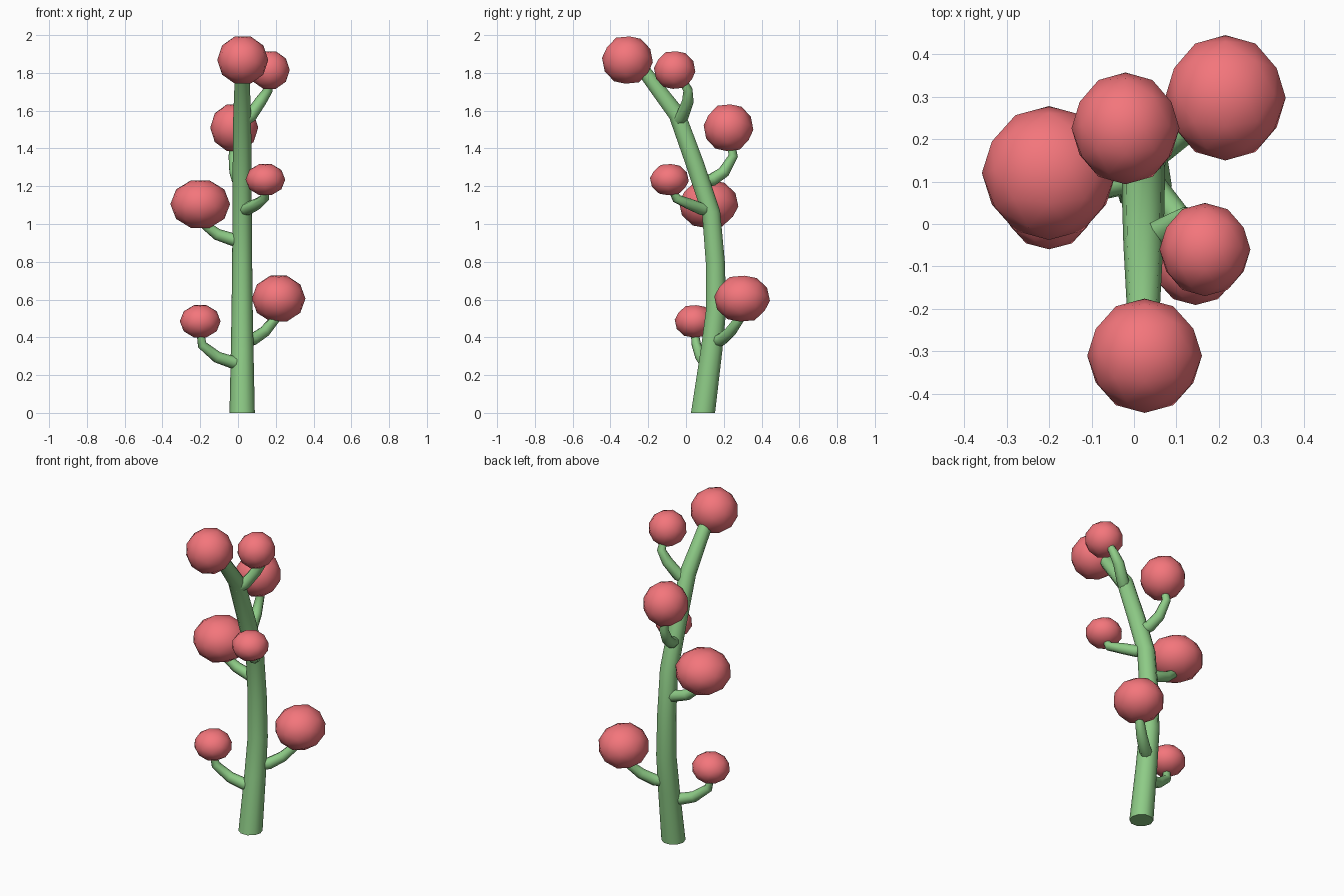
import bpy, bmesh, math
from mathutils import Vector, Matrix

if "Cube" in bpy.data.objects:
    bpy.data.objects.remove(bpy.data.objects["Cube"])

def material(name, color):
    m = bpy.data.materials.new(name)
    m.diffuse_color = color
    m.use_nodes = True
    m.node_tree.nodes["Principled BSDF"].inputs["Base Color"].default_value = m.diffuse_color
    return m

GREEN = material("stem_green", (0.27, 0.60, 0.24, 1))
RED = material("berry_red", (0.90, 0.18, 0.20, 1))

def finish(bm, name, mat):
    bmesh.ops.recalc_face_normals(bm, faces=bm.faces)
    me = bpy.data.meshes.new(name)
    bm.to_mesh(me)
    bm.free()
    ob = bpy.data.objects.new(name, me)
    bpy.context.collection.objects.link(ob)
    me.materials.append(mat)
    bpy.ops.object.select_all(action='DESELECT')
    ob.select_set(True)
    bpy.context.view_layer.objects.active = ob
    bpy.ops.object.shade_smooth_by_angle(angle=math.radians(60))
    return ob

def tube(name, path, radii, sides, flat_start=False):
    pts = [Vector(p) for p in path]
    bm = bmesh.new()
    rings = []
    for i, (p, r) in enumerate(zip(pts, radii)):
        a, b = pts[max(i - 1, 0)], pts[min(i + 1, len(pts) - 1)]
        t = (b - a).normalized()
        if flat_start and i == 0:
            t = Vector((0, 0, 1))
        q = Vector((0, 0, 1)).rotation_difference(t)
        rings.append([bm.verts.new(p + q @ Vector((r * math.cos(k * math.tau / sides),
                                                   r * math.sin(k * math.tau / sides), 0)))
                      for k in range(sides)])
    for lo, hi in zip(rings, rings[1:]):
        for k in range(sides):
            n = (k + 1) % sides
            bm.faces.new((lo[k], lo[n], hi[n], hi[k]))
    bm.faces.new(rings[0])
    bm.faces.new(rings[-1])
    return finish(bm, name, GREEN)

def berry(name, center, size):
    bm = bmesh.new()
    bmesh.ops.create_icosphere(bm, subdivisions=2, radius=1)
    # turn an edge upwards so the outline is an octagon on every axis
    turn = Matrix.Rotation(math.radians(31.72), 4, 'Y')
    turn = Matrix.Rotation(math.radians(90), 4, 'Z') @ turn
    bm.transform(Matrix.Translation(center) @ Matrix.Diagonal((*size, 1)) @ turn)
    return finish(bm, name, RED)

# Main stem, bending forward to the top
tube("main_stem",
     [(.022, .09, 0), (.022, .135, .33), (.022, .16, .55), (.022, .155, .8), (.022, .133, 1.06),
      (.022, .05, 1.31), (.022, -.048, 1.58), (.022, -.215, 1.8), (.022, -.25, 1.84)],
     [.067, .06, .056, .053, .051, .05, .047, .038, .035], 10, True)

# Side shoots: path from stem to berry
shoots = [
    [(.03, .12, .265), (-.03, .10, .268), (-.11, .08, .295), (-.19, .055, .36), (-.2, .045, .43)],
    [(.03, .15, .38), (.08, .19, .39), (.14, .235, .43), (.20, .285, .50), (.21, .30, .56)],
    [(.03, .14, .915), (-.02, .15, .915), (-.11, .145, .945), (-.18, .13, 1.0), (-.2, .12, 1.06)],
    [(.02, .13, 1.08), (.05, .08, 1.08), (.10, .02, 1.105), (.14, -.05, 1.135), (.145, -.08, 1.2)],
    [(.02, .08, 1.22), (0, .14, 1.235), (-.015, .20, 1.275), (-.025, .25, 1.36), (-.02, .235, 1.45)],
    [(.02, -.05, 1.54), (.065, -.02, 1.57), (.12, .01, 1.65), (.16, .01, 1.71), (.165, -.03, 1.78)],
]
for i, path in enumerate(shoots):
    tube(f"side_shoot_{i + 1}", path, [.034, .034, .031, .025, .02], 8)

# Berries: centre and half sizes
berries = [
    ((-.2, .045, .485), (.108, .105, .09)),
    ((.215, .297, .605), (.142, .148, .128)),
    ((-.2, .12, 1.105), (.158, .158, .133)),
    ((.145, -.088, 1.235), (.105, .103, .087)),
    ((-.02, .225, 1.51), (.127, .132, .13)),
    ((.167, -.06, 1.815), (.107, .11, .105)),
    ((.025, -.31, 1.868), (.135, .135, .132)),
]
for i, (c, s) in enumerate(berries):
    berry(f"berry_{i + 1}", c, s)
